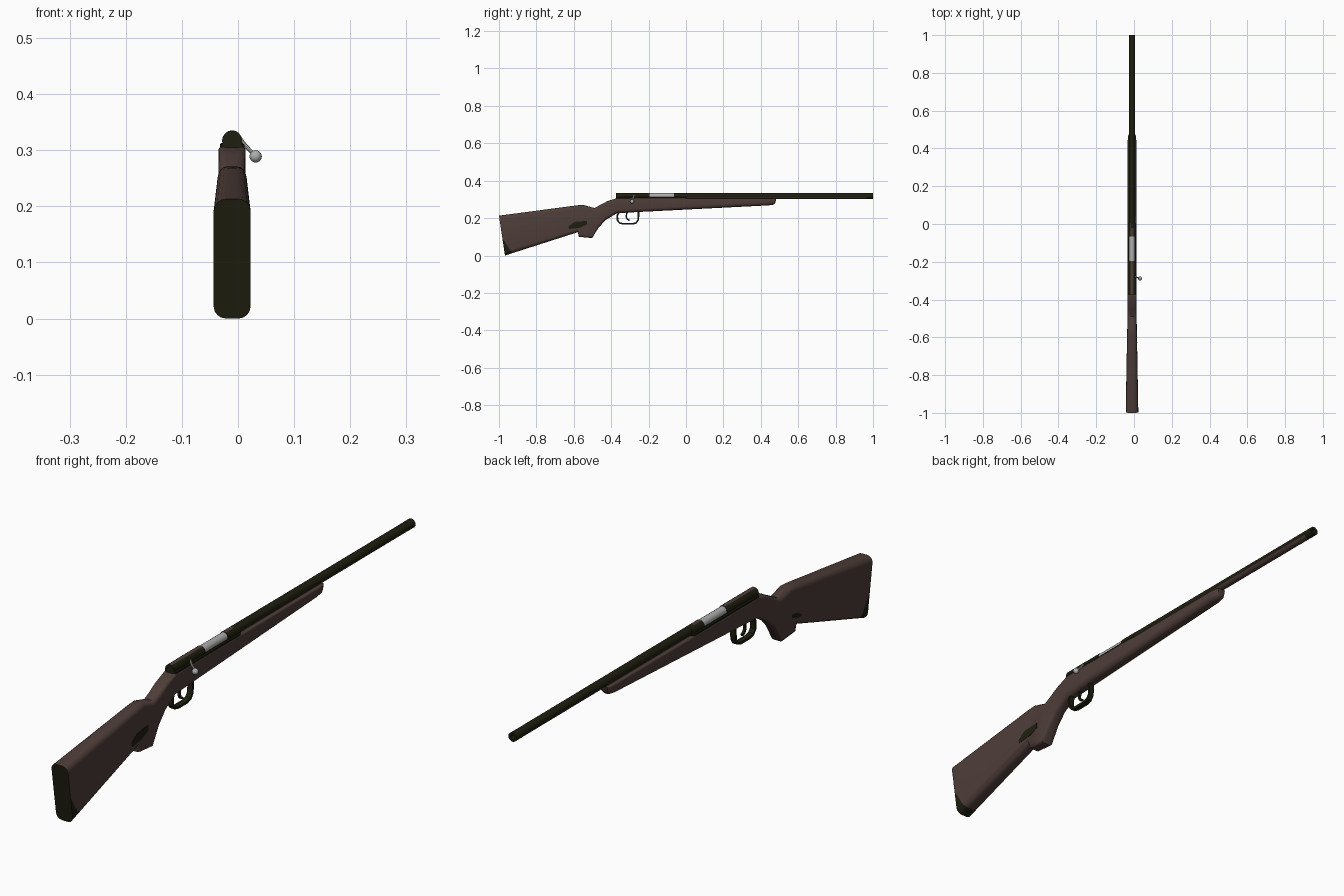
import bpy, bmesh, math
from mathutils import Vector, Matrix

if "Cube" in bpy.data.objects:
    bpy.data.objects.remove(bpy.data.objects["Cube"])

CX = -0.0105  # rifle centre line; the bolt knob sticks out to the right


def material(name, rgb):
    m = bpy.data.materials.new(name)
    m.diffuse_color = (*rgb, 1)
    m.use_nodes = True
    m.node_tree.nodes["Principled BSDF"].inputs["Base Color"].default_value = m.diffuse_color
    return m


WOOD = material("dark_brown_wood", (0.076, 0.047, 0.040))
METAL = material("dark_olive_metal", (0.013, 0.013, 0.005))
STEEL = material("bright_steel", (0.42, 0.42, 0.42))


def finish(name, bm, mats, angle=35):
    bmesh.ops.recalc_face_normals(bm, faces=bm.faces)
    me = bpy.data.meshes.new(name)
    bm.to_mesh(me)
    bm.free()
    for m in mats:
        me.materials.append(m)
    ob = bpy.data.objects.new(name, me)
    bpy.context.collection.objects.link(ob)
    bpy.ops.object.select_all(action='DESELECT')
    ob.select_set(True)
    bpy.context.view_layer.objects.active = ob
    bpy.ops.object.shade_smooth_by_angle(angle=math.radians(angle))
    return ob


def rod(bm, a, b, r1, r2=None, seg=16):
    """Capped cylinder from a to b."""
    a, b = Vector(a), Vector(b)
    rot = (b - a).to_track_quat('Z', 'Y').to_matrix().to_4x4()
    bmesh.ops.create_cone(bm, cap_ends=True, segments=seg, radius1=r1,
                          radius2=r1 if r2 is None else r2, depth=(b - a).length,
                          matrix=Matrix.Translation((a + b) / 2) @ rot)


def loft(bm, rings):
    vs = [[bm.verts.new(p) for p in ring] for ring in rings]
    n = len(vs[0])
    for r, s in zip(vs, vs[1:]):
        for i in range(n):
            bm.faces.new((r[i], r[(i + 1) % n], s[(i + 1) % n], s[i]))
    bm.faces.new(vs[0])
    bm.faces.new(vs[-1])


def stock_ring(yt, zt, yb, zb, hw, rt, rb):
    """Rounded section between a top point and a bottom point; rt, rb round the corners."""
    h = zt - zb
    pts = []
    for sx, top, start in ((1, True, 0), (-1, True, 90), (-1, False, 180), (1, False, 270)):
        r = rt if top else rb
        rx = min(r, hw * 0.85)
        for k in range(5):
            a = math.radians(start + k * 22.5)
            z = (zt - r if top else zb + r) + r * math.sin(a)
            x = sx * (hw - rx) + rx * math.cos(a)
            t = (z - zb) / h
            pts.append((CX + x, yb + (yt - yb) * t, z))
    return pts


# Stock: butt, comb, pistol grip, wrist and fore-end in one loft
stations = [
    (-1.0, .213, -.968, .000, .033, .022, .022),
    (-.585, .268, -.578, .125, .026, .018, .020),
    (-.55, .271, -.573, .100, .0245, .016, .012),
    (-.49, .254, -.502, .093, .024, .016, .012),
    (-.455, .272, -.468, .148, .024, .016, .018),
    (-.42, .291, -.43, .190, .024, .014, .018),
    (-.37, .306, -.37, .226, .024, .006, .018),
    (-.25, .306, -.25, .233, .024, .005, .018),
    (.44, .306, .44, .268, .023, .005, .018),
    (.468, .306, .468, .272, .020, .005, .016),
    (.482, .305, .478, .282, .014, .004, .010),
]
bm = bmesh.new()
loft(bm, [stock_ring(*s) for s in stations])
# dark toe corner, cut along a slanted line across the butt
toe_co = Vector((0, -.985, .10))
toe_no = Vector((0, -.083, -.052)).normalized()
bmesh.ops.bisect_plane(bm, geom=bm.verts[:] + bm.edges[:] + bm.faces[:],
                       plane_co=toe_co, plane_no=toe_no)
bmesh.ops.recalc_face_normals(bm, faces=bm.faces)
for f in bm.faces:
    c = f.calc_center_median()
    if (c - toe_co).dot(toe_no) > 0 or (f.normal.y < -.9 and c.y < -.95):
        f.material_index = 1
finish("stock", bm, [WOOD, METAL], 40)

# Worn dark patches behind the grip, thin plates on each side
outline = [(-.63, .155), (-.595, .18), (-.53, .185), (-.53, .165), (-.57, .148), (-.625, .142)]
for name, side, k in (("right_grip_patch", 1, 1.0), ("left_grip_patch", -1, .5)):
    bm = bmesh.new()
    rings = []
    for off in (-.004, .001):
        ring = []
        for y, z in outline:
            y, z = -.58 + (y + .58) * k, .155 + (z - .155) * k
            hw = .026 - .017 * (y + .585) if y < -.585 else .026 - .035 * (y + .585)
            ring.append((CX + side * (hw + off), y, z))
        rings.append(ring)
    loft(bm, rings)
    finish(name, bm, [METAL])

# Barrel: dark, with a brown underside that stops short of the muzzle
bm = bmesh.new()
rod(bm, (CX, -.02, .319), (CX, .97, .319), .0162)
bmesh.ops.recalc_face_normals(bm, faces=bm.faces)
for f in bm.faces:
    if f.normal.z < -.3:
        f.material_index = 1
finish("barrel", bm, [METAL, WOOD])

# Muzzle with a recessed bore
bm = bmesh.new()
rings = []
for y, r in ((.965, .0165), (1.0, .0165), (1.0, .009), (.975, .008)):
    rings.append([(CX + r * math.cos(i * math.pi / 8), y, .319 + r * math.sin(i * math.pi / 8))
                  for i in range(16)])
loft(bm, rings)
finish("muzzle", bm, [METAL])

# Receiver: front ring, rear bridge and side rails, with a brown top strip
for name, y0, y1 in (("receiver_ring", -.065, .005), ("receiver_bridge", -.373, -.195)):
    bm = bmesh.new()
    rod(bm, (CX, y0, .317), (CX, y1, .317), .018)
    bmesh.ops.recalc_face_normals(bm, faces=bm.faces)
    for f in bm.faces:
        if f.normal.z > .95:
            f.material_index = 1
    finish(name, bm, [METAL, WOOD])
bm = bmesh.new()
bmesh.ops.create_cube(bm, size=1, matrix=Matrix.Translation((CX, -.185, .307)) @
                      Matrix.Diagonal((.044, .372, .012, 1)))
bmesh.ops.bevel(bm, geom=bm.edges[:], offset=.003, segments=1, affect='EDGES')
finish("receiver_rails", bm, [METAL])

# Bolt body seen through the ejection port
bm = bmesh.new()
rod(bm, (CX, -.2, .318), (CX, -.06, .318), .0155)
finish("bolt_body", bm, [STEEL])

# Bolt handle and round knob
bm = bmesh.new()
rod(bm, (CX + .008, -.275, .327), (.012, -.282, .309), .005, .004, 10)
rod(bm, (.010, -.281, .311), (.030, -.287, .291), .004, .0035, 10)
finish("bolt_handle", bm, [STEEL])
bm = bmesh.new()
bmesh.ops.create_uvsphere(bm, u_segments=16, v_segments=10, radius=.011,
                          matrix=Matrix.Translation((.0315, -.288, .289)))
finish("bolt_knob", bm, [STEEL])


def strap(name, path, thick, width):
    """Flat strip following a side-view path of (y, z) points."""
    bm = bmesh.new()
    rings = []
    for i, (y, z) in enumerate(path):
        a, b = path[max(i - 1, 0)], path[min(i + 1, len(path) - 1)]
        d = Vector((b[0] - a[0], b[1] - a[1])).normalized()
        n = Vector((-d.y, d.x)) * thick / 2
        w = width / 2
        rings.append([(CX - w, y + n.x, z + n.y), (CX + w, y + n.x, z + n.y),
                      (CX + w, y - n.x, z - n.y), (CX - w, y - n.x, z - n.y)])
    loft(bm, rings)
    finish(name, bm, [METAL])


# Trigger guard loop and curved trigger
strap("trigger_guard", [(-.355, .238), (-.367, .215), (-.366, .188), (-.355, .174), (-.335, .169),
                        (-.285, .169), (-.266, .175), (-.256, .19), (-.254, .212), (-.254, .238)],
      .009, .020)
strap("trigger", [(-.312, .24), (-.318, .22), (-.319, .205), (-.313, .194), (-.302, .188)],
      .008, .009)
